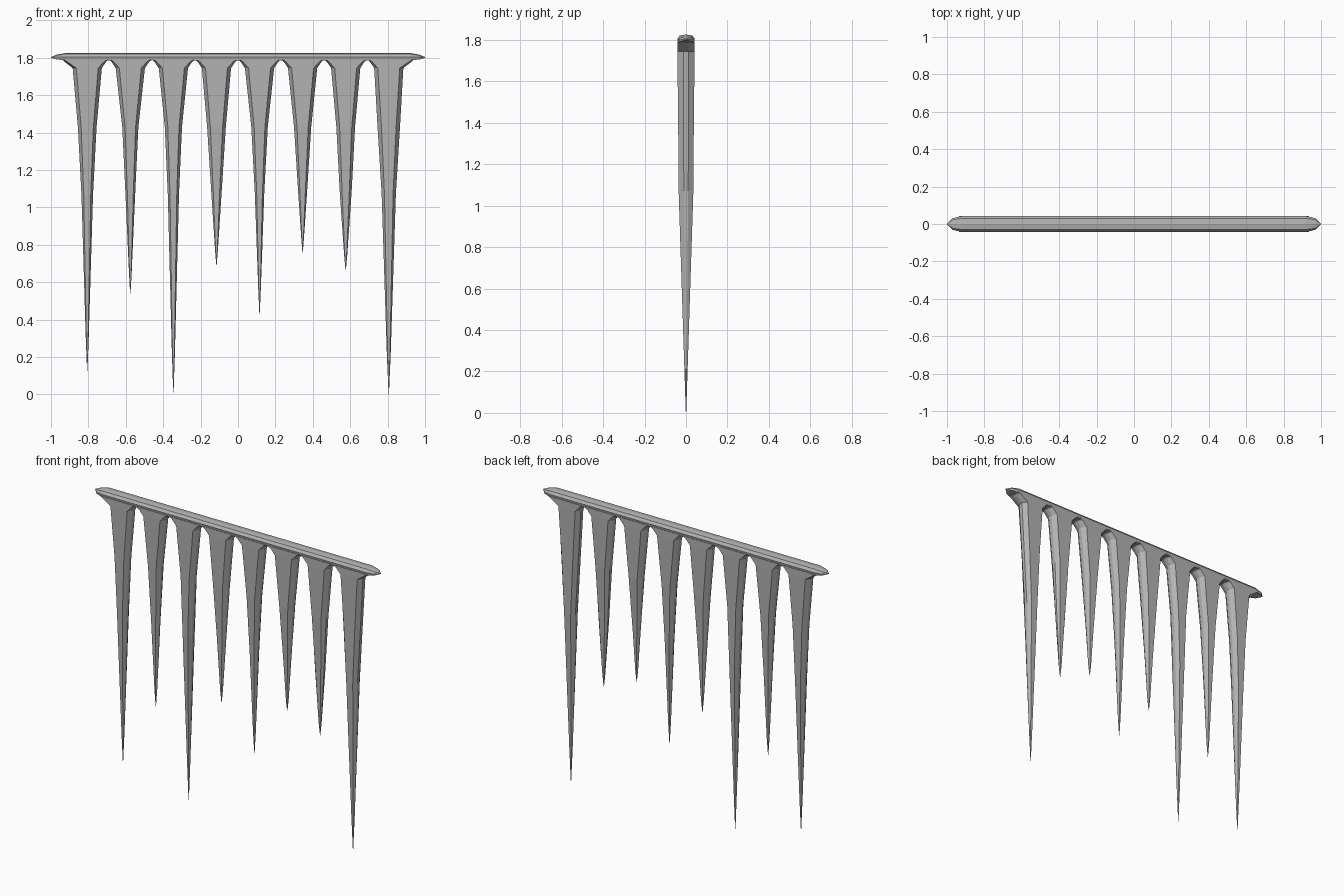
import bpy
import bmesh

cube = bpy.data.objects.get("Cube")
if cube:
    bpy.data.objects.remove(cube, do_unlink=True)

ice = bpy.data.materials.new("mid grey")
ice.use_nodes = True
grey = (0.45, 0.45, 0.45, 1)
ice.diffuse_color = grey
ice.node_tree.nodes["Principled BSDF"].inputs["Base Color"].default_value = grey


def loft(name, rings):
    """Bridge closed rings with equal point counts and cap both ends."""
    bm = bmesh.new()
    loops = [[bm.verts.new(p) for p in ring] for ring in rings]
    n = len(loops[0])
    for a, b in zip(loops, loops[1:]):
        for i in range(n):
            j = (i + 1) % n
            bm.faces.new((a[i], a[j], b[j], b[i]))
    bm.faces.new(loops[0])
    bm.faces.new(loops[-1])
    bmesh.ops.remove_doubles(bm, verts=bm.verts, dist=0.00005)
    bmesh.ops.recalc_face_normals(bm, faces=bm.faces)
    mesh = bpy.data.meshes.new(name)
    bm.to_mesh(mesh)
    bm.free()
    mesh.materials.append(ice)
    obj = bpy.data.objects.new(name, mesh)
    bpy.context.scene.collection.objects.link(obj)


def section(x, z, left, right, depth, flat):
    """Chamfered rectangle with a narrow strip on each side."""
    s = depth * 0.3
    return [(x - left, -s, z), (x - left * flat, -depth, z),
            (x + right * flat, -depth, z), (x + right, -s, z),
            (x + right, s, z), (x + right * flat, depth, z),
            (x - left * flat, depth, z), (x - left, s, z)]


# Top rail: ridged profile, tapering to a point at each end
half = [(0.030, 1.821), (0.042, 1.805), (0.038, 1.785)]
profile = [(0, 1.826)] + half + [(-y, z) for y, z in reversed(half)]
stations = [(1.0, 0.03, 0.1), (0.97, 0.75, 0.6), (0.92, 1, 1)]
stations += [(-x, a, b) for x, a, b in reversed(stations)]
loft("top_rail", [[(x, y * a, 1.802 + (z - 1.802) * b) for y, z in profile]
                  for x, a, b in stations])

# Icicles: tip height, half width at the shoulder bend and at the middle
icicles = [(0.126, 0.050, 0.031), (0.54, 0.043, 0.026), (0.01, 0.046, 0.030),
           (0.69, 0.050, 0.027), (0.43, 0.044, 0.025), (0.76, 0.046, 0.023),
           (0.665, 0.050, 0.031), (0.0, 0.060, 0.038)]
PITCH = 0.2303
for i, (tip, bend, mid) in enumerate(icicles):
    x = (i - 3.5) * PITCH
    reach = PITCH / 2
    left = 0.135 if i == 0 else reach
    right = 0.135 if i == 7 else reach
    low = tip + (1.07 - tip) * 0.2
    loft(f"icicle_{i + 1}", [
        section(x, 1.792, left, right, 0.042, 0.95),
        section(x, 1.778, left - 0.015, right - 0.015, 0.042, 0.88),
        section(x, 1.745, 0.078, 0.078, 0.042, 0.75),
        section(x, 1.43, bend, bend, 0.038, 0.65),
        section(x, 1.07, mid, mid, 0.012 + 0.022 * (1.07 - tip), 0.6),
        section(x, low, mid * 0.27, mid * 0.27, 0.008, 0.6),
        section(x, tip, 0.001, 0.001, 0.001, 0.6)])
